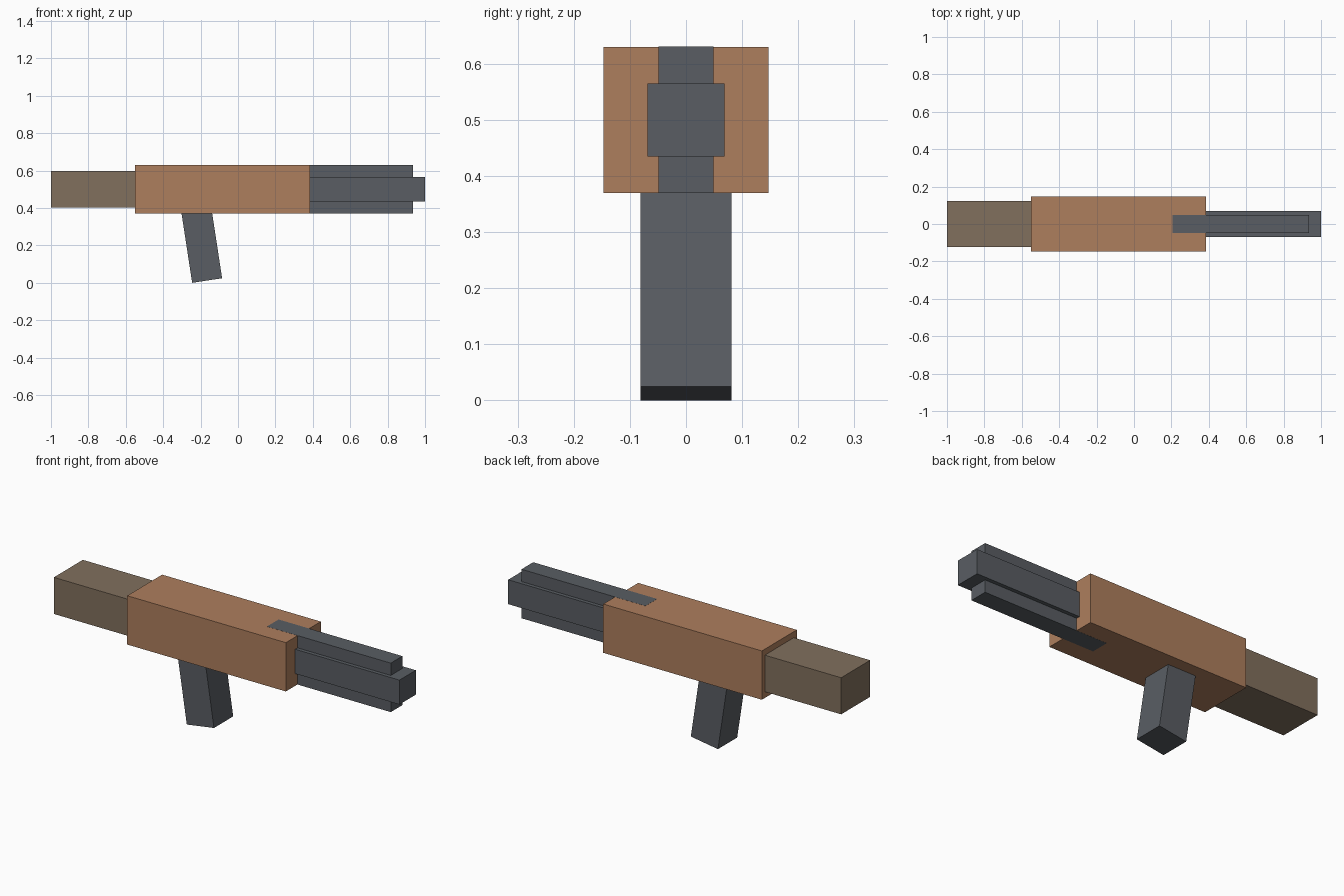
import bpy
import math
from mathutils import Matrix, Vector

if "Cube" in bpy.data.objects:
    bpy.data.objects.remove(bpy.data.objects["Cube"])


def material(name, color):
    mat = bpy.data.materials.new(name)
    mat.diffuse_color = (*color, 1.0)
    mat.use_nodes = True
    mat.node_tree.nodes["Principled BSDF"].inputs["Base Color"].default_value = mat.diffuse_color
    return mat


def box(name, low, high, mat):
    """Box between two corners, with its origin at its centre."""
    low, high = Vector(low), Vector(high)
    bpy.ops.mesh.primitive_cube_add(size=1, location=(low + high) / 2)
    obj = bpy.context.object
    obj.name = obj.data.name = name
    obj.data.transform(Matrix.Diagonal((*(high - low), 1)))
    obj.data.materials.append(mat)
    return obj


wood = material("orange_wood", (0.42, 0.21, 0.11))
dull_wood = material("dull_wood", (0.22, 0.16, 0.11))
metal = material("dark_metal", (0.10, 0.11, 0.125))

# Main body and rear stock
box("body", (-0.55, -0.147, 0.37), (0.385, 0.147, 0.63), wood)
box("stock", (-1.0, -0.122, 0.403), (-0.50, 0.122, 0.598), dull_wood)

# Barrel and the tall rail running through it, flush with the body
box("barrel", (0.25, -0.069, 0.435), (1.0, 0.069, 0.565), metal)
box("barrel_rail", (0.205, -0.049, 0.3695), (0.935, 0.049, 0.6305), metal)

# Grip, leaning backwards, with its lowest corner on the ground
tilt, width, length = math.radians(8.7), 0.162, 0.42
grip = box("grip", (-width / 2, -0.081, 0), (width / 2, 0.081, length), metal)
up = Vector((-math.sin(tilt), 0, math.cos(tilt)))
grip.rotation_euler.y = -tilt
grip.location = Vector((-0.165, 0, math.sin(tilt) * width / 2)) + up * length / 2
